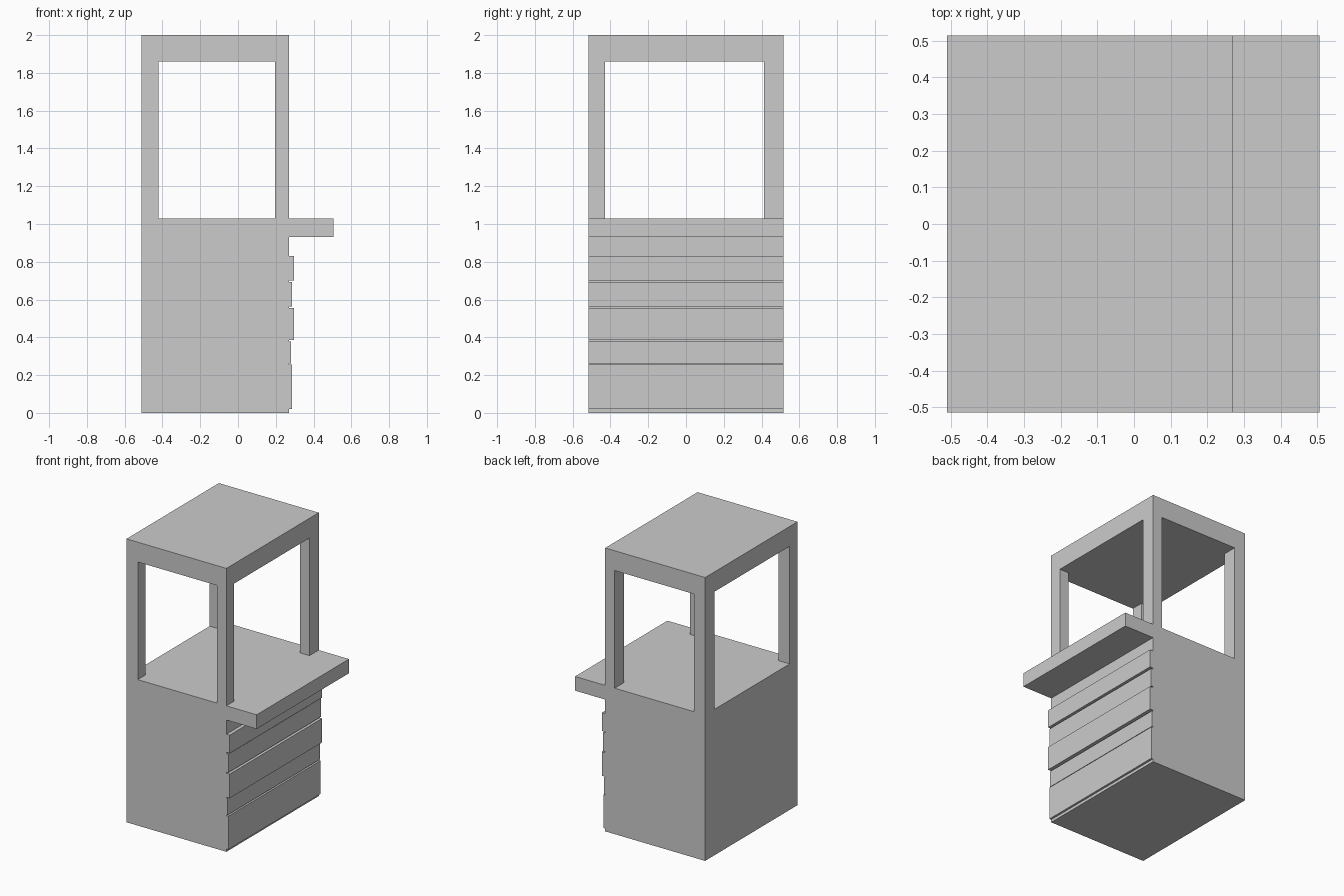
import bpy
import bmesh

if "Cube" in bpy.data.objects:
    bpy.data.objects.remove(bpy.data.objects["Cube"])

# Shared dimensions
X0, X1 = -0.51, 0.27          # booth body, left and right
Y0, Y1 = -0.515, 0.515        # front and back
SILL, LINTEL, TOP = 1.03, 1.86, 2.0


def finish(name, bm):
    bmesh.ops.recalc_face_normals(bm, faces=bm.faces)
    mesh = bpy.data.meshes.new(name)
    bm.to_mesh(mesh)
    bm.free()
    obj = bpy.data.objects.new(name, mesh)
    bpy.context.collection.objects.link(obj)
    return obj


def extrude_profile(name, points):
    """Extrude an x-z outline over the full depth of the booth."""
    bm = bmesh.new()
    face = bm.faces.new([bm.verts.new((x, Y0, z)) for x, z in points])
    new = bmesh.ops.extrude_face_region(bm, geom=[face], use_keep_orig=True)["geom"]
    verts = [g for g in new if isinstance(g, bmesh.types.BMVert)]
    bmesh.ops.translate(bm, verts=verts, vec=(0, Y1 - Y0, 0))
    return finish(name, bm)


def post(name, xa, xb, ya, yb):
    """Open-ended corner post between sill and roof."""
    bm = bmesh.new()
    bmesh.ops.create_cube(bm, size=1)
    for v in bm.verts:
        v.co = (xa if v.co.x < 0 else xb,
                ya if v.co.y < 0 else yb,
                SILL if v.co.z < 0 else LINTEL)
    bm.normal_update()
    caps = [f for f in bm.faces if abs(f.normal.z) > 0.9]
    bmesh.ops.delete(bm, geom=caps, context='FACES_ONLY')
    return finish(name, bm)


# Base with uneven cladding boards and the overhanging counter in one outline
boards = [(0.02, 0.255, 0.285), (0.262, 0.377, 0.28), (0.385, 0.555, 0.296),
          (0.563, 0.693, 0.286), (0.702, 0.83, 0.296)]
outline = [(X0, 0), (X1, 0)]
for bottom, top, x in boards:
    outline += [(X1, bottom), (x, bottom), (x, top), (X1, top)]
outline += [(X1, 0.93), (0.506, 0.93), (0.506, SILL), (X0, SILL)]
extrude_profile("base_and_counter", outline)

# Roof block
extrude_profile("roof", [(X0, LINTEL), (X1, LINTEL), (X1, TOP), (X0, TOP)])

# Four corner posts framing the openings
for side, xa, xb in (("left", X0, -0.422), ("right", 0.196, X1)):
    for end, ya, yb in (("front", Y0, -0.428), ("back", 0.412, Y1)):
        post(f"{end}_{side}_post", xa, xb, ya, yb)
